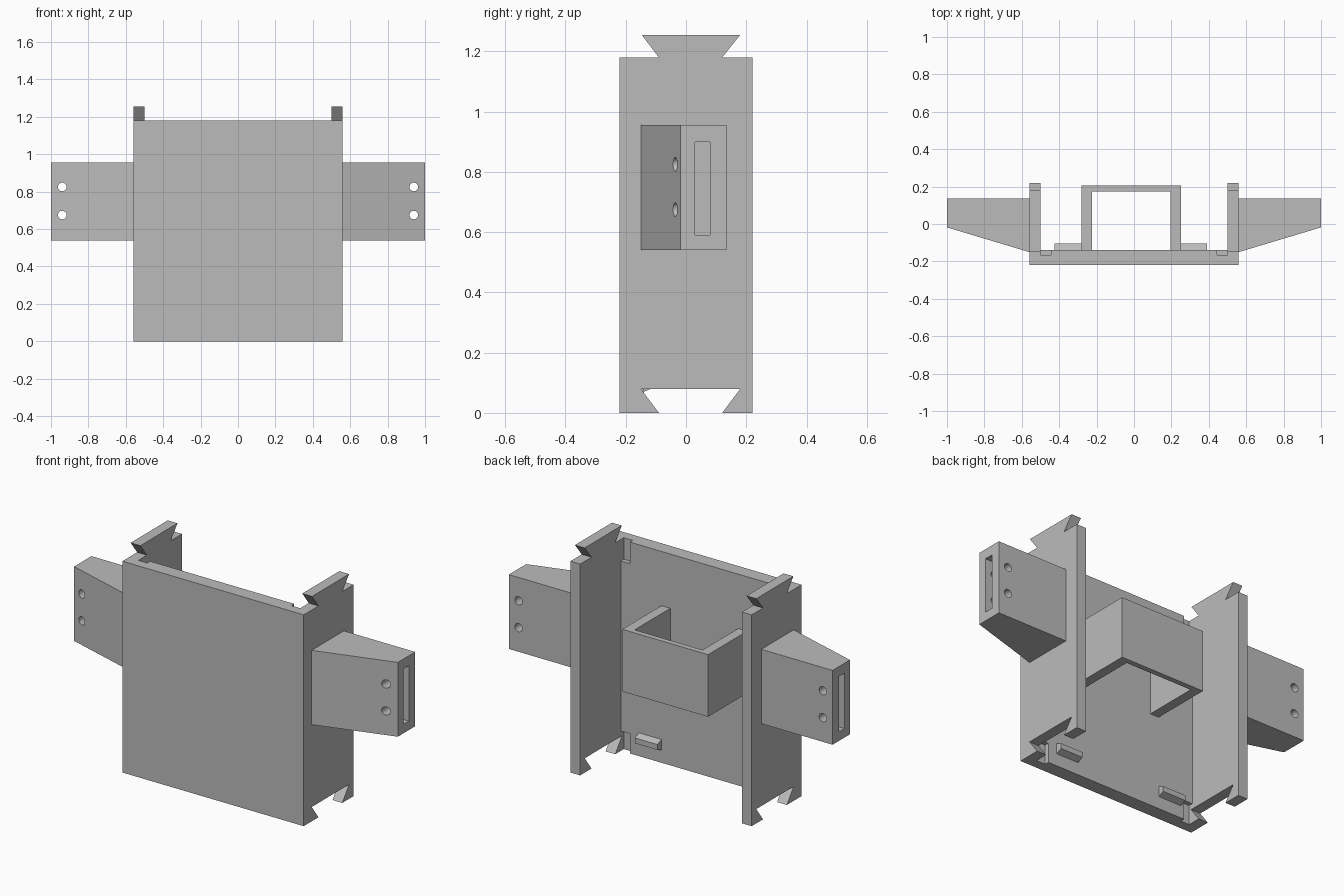
import bpy, bmesh, math
from mathutils import Vector, Matrix

if "Cube" in bpy.data.objects:
    bpy.data.objects.remove(bpy.data.objects["Cube"], do_unlink=True)

grey = bpy.data.materials.new("plain grey")
grey.use_nodes = True
grey.diffuse_color = (0.5, 0.5, 0.5, 1)
grey.node_tree.nodes["Principled BSDF"].inputs["Base Color"].default_value = (0.5, 0.5, 0.5, 1)


def finish(name, bm):
    bmesh.ops.recalc_face_normals(bm, faces=bm.faces)
    mesh = bpy.data.meshes.new(name)
    bm.to_mesh(mesh)
    bm.free()
    mesh.materials.append(grey)
    obj = bpy.data.objects.new(name, mesh)
    bpy.context.collection.objects.link(obj)
    return obj


def prism(name, profile, axis, start, end):
    """Extrude a flat profile: (y, z) along x, or (x, y) along z."""
    place = {"x": lambda a, b: (start, a, b), "z": lambda a, b: (a, b, start)}[axis]
    shift = Vector((end - start, 0, 0)) if axis == "x" else Vector((0, 0, end - start))
    bm = bmesh.new()
    face = bm.faces.new([bm.verts.new(place(a, b)) for a, b in profile])
    top = bmesh.ops.extrude_face_region(bm, geom=[face])["geom"]
    bmesh.ops.translate(bm, vec=shift, verts=[v for v in top if isinstance(v, bmesh.types.BMVert)])
    return finish(name, bm)


def box(name, x, y, z):
    return prism(name, [(x[0], y[0]), (x[1], y[0]), (x[1], y[1]), (x[0], y[1])], "z", *z)


def cut(obj, cutter):
    cutter.hide_render = True
    mod = obj.modifiers.new("cut", "BOOLEAN")
    mod.operation = "DIFFERENCE"
    mod.solver = "EXACT"
    mod.object = cutter
    bpy.context.view_layer.objects.active = obj
    bpy.ops.object.modifier_apply(modifier=mod.name)
    bpy.data.objects.remove(cutter, do_unlink=True)


# Shell: front plate with two side walls
W, IN, F, B, H = 0.56, 0.5, -0.22, 0.22, 1.18
PLATE = -0.14
shell = prism("shell", [(-W, F), (W, F), (W, B), (IN, B), (IN, PLATE),
                        (-IN, PLATE), (-IN, B), (-W, B)], "z", 0, H)

for side, word in ((1, "left"), (-1, "right")):
    def span(a, b):
        return sorted((side * a, side * b))

    # Dovetail socket under each wall, tenon on top
    cut(shell, prism("socket_cutter", [(-0.09, -0.05), (0.12, -0.05), (0.12, 0), (0.18, 0.08),
                                       (-0.15, 0.08), (-0.09, 0)], "x", *span(IN, 0.6)))
    prism(word + "_tenon", [(-0.09, H), (0.12, H), (0.18, 1.255), (-0.147, 1.255)], "x", *span(IN, W))

    # Shallow corner notches in the back of the front plate
    for z in ((-0.05, 0.11), (1.06, 1.25)):
        cut(shell, box("notch_cutter", span(0.445, IN), (-0.165, -0.1), z))

    # Tapered arm with end slot and two through holes
    arm = prism(word + "_arm", [(side * W, -0.15), (side, -0.018), (side, 0.135), (side * W, 0.135)],
                "z", 0.54, 0.955)
    cut(arm, box("slot_cutter", span(0.8, 1.1), (0.03, 0.08), (0.59, 0.9)))
    for z in (0.675, 0.825):
        bm = bmesh.new()
        turn = Matrix.Translation((side * 0.94, 0, z)) @ Matrix.Rotation(math.pi / 2, 4, "X")
        bmesh.ops.create_cone(bm, cap_ends=True, segments=24, radius1=0.023, radius2=0.023,
                              depth=0.8, matrix=turn)
        cut(arm, finish("hole_cutter", bm))

# Open holder loop behind the plate
prism("holder", [(-0.28, PLATE), (-0.28, 0.205), (0.25, 0.205), (0.25, PLATE), (0.195, PLATE),
                 (0.195, 0.175), (-0.225, 0.175), (-0.225, PLATE)], "z", 0.53, 0.877)

# Bevelled catches low on the plate
for word, x0, x1 in (("left", 0.25, 0.39), ("right", -0.425, -0.28)):
    prism(word + "_catch", [(PLATE, 0.07), (-0.105, 0.085), (-0.105, 0.115), (PLATE, 0.13)], "x", x0, x1)
